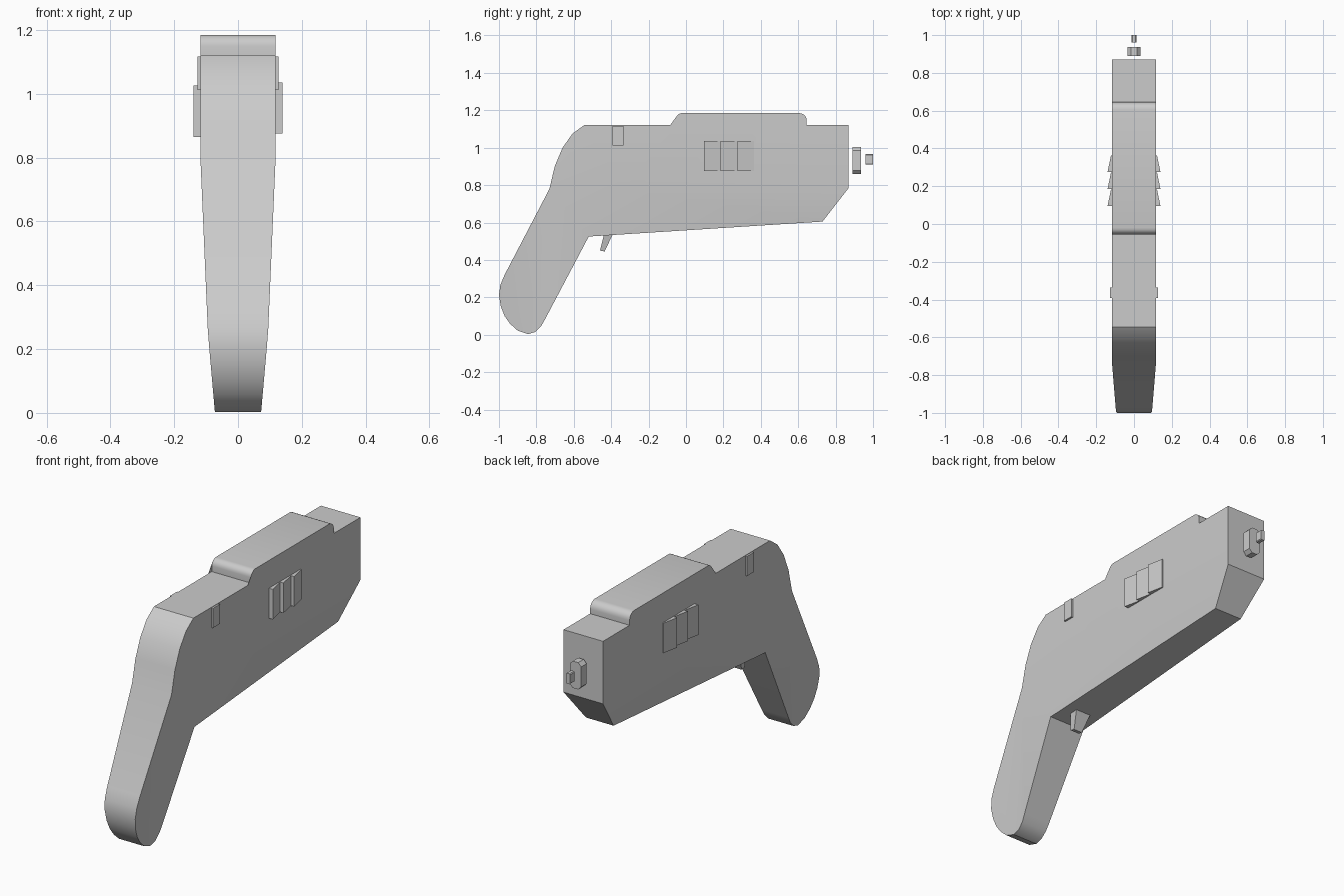
import bpy, bmesh, math

if "Cube" in bpy.data.objects:
    bpy.data.objects.remove(bpy.data.objects["Cube"])

W = 0.117      # half width of the main body


def finish(bm, name, smooth=True):
    bmesh.ops.recalc_face_normals(bm, faces=bm.faces)
    me = bpy.data.meshes.new(name)
    bm.to_mesh(me)
    bm.free()
    ob = bpy.data.objects.new(name, me)
    bpy.context.collection.objects.link(ob)
    bpy.context.view_layer.objects.active = ob
    ob.select_set(True)
    if smooth:
        bpy.ops.object.shade_smooth_by_angle(angle=math.radians(30))
    ob.select_set(False)
    return ob


def arc(cy, cz, r, a0, a1, n=5):
    return [(cy + r * math.cos(math.radians(a0 + (a1 - a0) * i / n)),
             cz + r * math.sin(math.radians(a0 + (a1 - a0) * i / n))) for i in range(n + 1)]


def prism(name, prof, x0, x1):
    """Extrude a (y, z) profile along x; x0 and x1 may be functions of (y, z)."""
    f0 = x0 if callable(x0) else lambda y, z: x0
    f1 = x1 if callable(x1) else lambda y, z: x1
    bm = bmesh.new()
    a = [bm.verts.new((f0(y, z), y, z)) for y, z in prof]
    b = [bm.verts.new((f1(y, z), y, z)) for y, z in prof]
    bm.faces.new(a)
    bm.faces.new(b)
    for i in range(len(prof)):
        j = (i + 1) % len(prof)
        bm.faces.new((a[i], a[j], b[j], b[i]))
    return finish(bm, name)


# Side outlines: straight upper housing, tapered lower housing and grip
upper = ([(-0.73, 0.78), (-0.702, 0.9), (-0.66, 1.0), (-0.607, 1.075), (-0.545, 1.12), (-0.055, 1.12)]
         + arc(-0.02, 1.15, 0.035, 180, 90) + arc(0.605, 1.145, 0.04, 90, 0)
         + [(0.645, 1.12), (0.87, 1.12), (0.87, 0.785), (-0.33, 0.78)])
lower = [(-0.33, 0.78), (0.87, 0.785), (0.73, 0.605), (-0.52, 0.525)]
grip = [(-0.73, 0.78), (-0.33, 0.78), (-0.52, 0.525), (-0.755, 0.08), (-0.775, 0.045),
        (-0.805, 0.015), (-0.845, 0.003), (-0.90, 0.022), (-0.94, 0.058), (-0.97, 0.10),
        (-0.99, 0.15), (-1.0, 0.21), (-0.993, 0.265), (-0.97, 0.32)]


def half_width(y, z):
    if z > 0.77:
        return W
    if y > 0:
        return 0.082
    return W - (0.78 - z) * 0.043 - max(0, 0.25 - z) * 0.045


# Housing and grip as one closed shell with shared edges
bm = bmesh.new()
verts, edge_use = {}, {}


def vert(p, s):
    key = (p, s)
    if key not in verts:
        verts[key] = bm.verts.new((s * half_width(*p), *p))
    return verts[key]


for poly in (upper, lower, grip):
    for s in (-1, 1):
        bm.faces.new([vert(p, s) for p in poly])
    for p, q in zip(poly, poly[1:] + poly[:1]):
        edge_use.setdefault(frozenset((p, q)), []).append((p, q))
for use in edge_use.values():
    if len(use) == 1:
        p, q = use[0]
        bm.faces.new((vert(p, -1), vert(q, -1), vert(q, 1), vert(p, 1)))
bmesh.ops.triangulate(bm, faces=[f for f in bm.faces if len(f.verts) > 4])
finish(bm, "housing_and_grip")

# Louvred side slats, thick at the rear, and small catch tabs
for s, side in ((1, "right"), (-1, "left")):
    zo = 0 if s > 0 else -0.01
    for i, y in enumerate((0.095, 0.185, 0.275)):
        prism(f"{side}_slat_{i + 1}",
              [(y, 0.875 + zo), (y + 0.088, 0.875 + zo), (y + 0.088, 1.036 + zo), (y, 1.036 + zo)],
              s * 0.10, lambda yy, z, y=y, s=s: s * (0.14 if yy < y + 0.04 else 0.122))
    prism(f"{side}_catch", [(-0.393, 1.012), (-0.335, 1.012), (-0.335, 1.117), (-0.393, 1.117)],
          s * 0.10, s * 0.127)

# Trigger narrowing towards its tip
prism("trigger", [(-0.435, 0.55), (-0.385, 0.55), (-0.395, 0.53), (-0.435, 0.445), (-0.46, 0.45)],
      lambda y, z: -0.025 - max(0, z - 0.445) * 0.22, lambda y, z: 0.025 + max(0, z - 0.445) * 0.22)


# Emitter plate and tip floating ahead of the nose
def plate(name, y0, y1, cz, hx, hz, c):
    outline = [(hx, -hz + c), (hx, hz - c), (hx - c, hz), (c - hx, hz),
               (-hx, hz - c), (-hx, c - hz), (c - hx, -hz), (hx - c, -hz)]
    bm = bmesh.new()
    f = bm.faces.new([bm.verts.new((x, y0, cz + z)) for x, z in outline])
    r = bmesh.ops.extrude_face_region(bm, geom=[f], use_keep_orig=True)
    for v in r["geom"]:
        if isinstance(v, bmesh.types.BMVert):
            v.co.y = y1
    return finish(bm, name, False)


plate("emitter_plate", 0.89, 0.936, 0.932, 0.034, 0.072, 0.018)
plate("emitter_tip", 0.96, 1.0, 0.938, 0.012, 0.028, 0.004)
